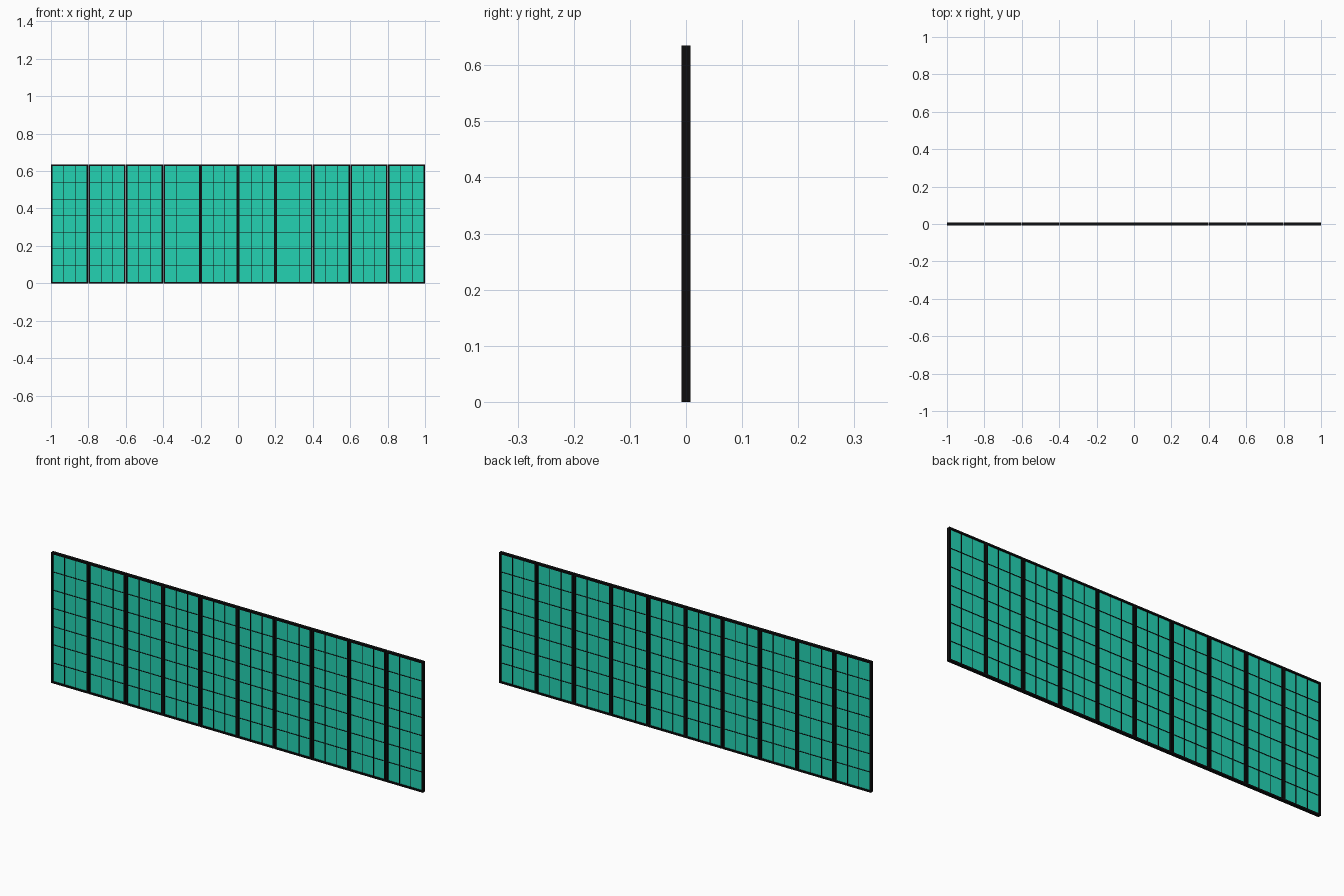
import bpy

if "Cube" in bpy.data.objects:
    bpy.data.objects.remove(bpy.data.objects["Cube"])

W, H, D = 2.0, 0.635, 0.016      # overall size
N, COLS, ROWS = 10, 3, 7         # bays, panes across, panes up
GAP, FR, BAR = 0.002, 0.008, 0.0025
BAR_D, GLASS_D = 0.008, 0.003


def material(name, col):
    m = bpy.data.materials.new(name)
    m.diffuse_color = col
    m.use_nodes = True
    m.node_tree.nodes["Principled BSDF"].inputs["Base Color"].default_value = m.diffuse_color
    return m


black = material("black_metal", (0.004, 0.004, 0.004, 1))
teal = material("teal_glass", (0.017, 0.65, 0.45, 1))


def boxes(name, items, mat):
    """One object made of boxes given as (x0, x1, z0, z1, depth)."""
    verts, faces = [], []
    for x0, x1, z0, z1, d in items:
        b = len(verts)
        for y in (-d / 2, d / 2):
            verts += [(x0, y, z0), (x1, y, z0), (x1, y, z1), (x0, y, z1)]
        faces += [[b + i for i in f] for f in
                  ((0, 1, 2, 3), (7, 6, 5, 4), (0, 4, 5, 1),
                   (1, 5, 6, 2), (2, 6, 7, 3), (3, 7, 4, 0))]
    me = bpy.data.meshes.new(name)
    me.from_pydata(verts, [], faces)
    me.materials.append(mat)
    ob = bpy.data.objects.new(name, me)
    bpy.context.collection.objects.link(ob)


pw = (W - GAP * (N - 1)) / N
for i in range(N):
    x0 = -W / 2 + i * (pw + GAP)
    x1 = x0 + pw
    # outer frame: two stiles and two rails
    boxes(f"frame_{i + 1}", [
        (x0, x0 + FR, 0, H, D), (x1 - FR, x1, 0, H, D),
        (x0 + FR, x1 - FR, 0, FR, D), (x0 + FR, x1 - FR, H - FR, H, D)], black)
    # glazing bars
    a, b = x0 + FR, x1 - FR
    bars = []
    for c in range(1, COLS):
        x = a + (b - a) * c / COLS
        bars.append((x - BAR / 2, x + BAR / 2, FR, H - FR, BAR_D))
    for r in range(1, ROWS):
        z = FR + (H - 2 * FR) * r / ROWS
        bars.append((a, b, z - BAR / 2, z + BAR / 2, BAR_D))
    boxes(f"glazing_bars_{i + 1}", bars, black)
    # glass sheet
    boxes(f"glass_{i + 1}", [(a, b, FR, H - FR, GLASS_D)], teal)
